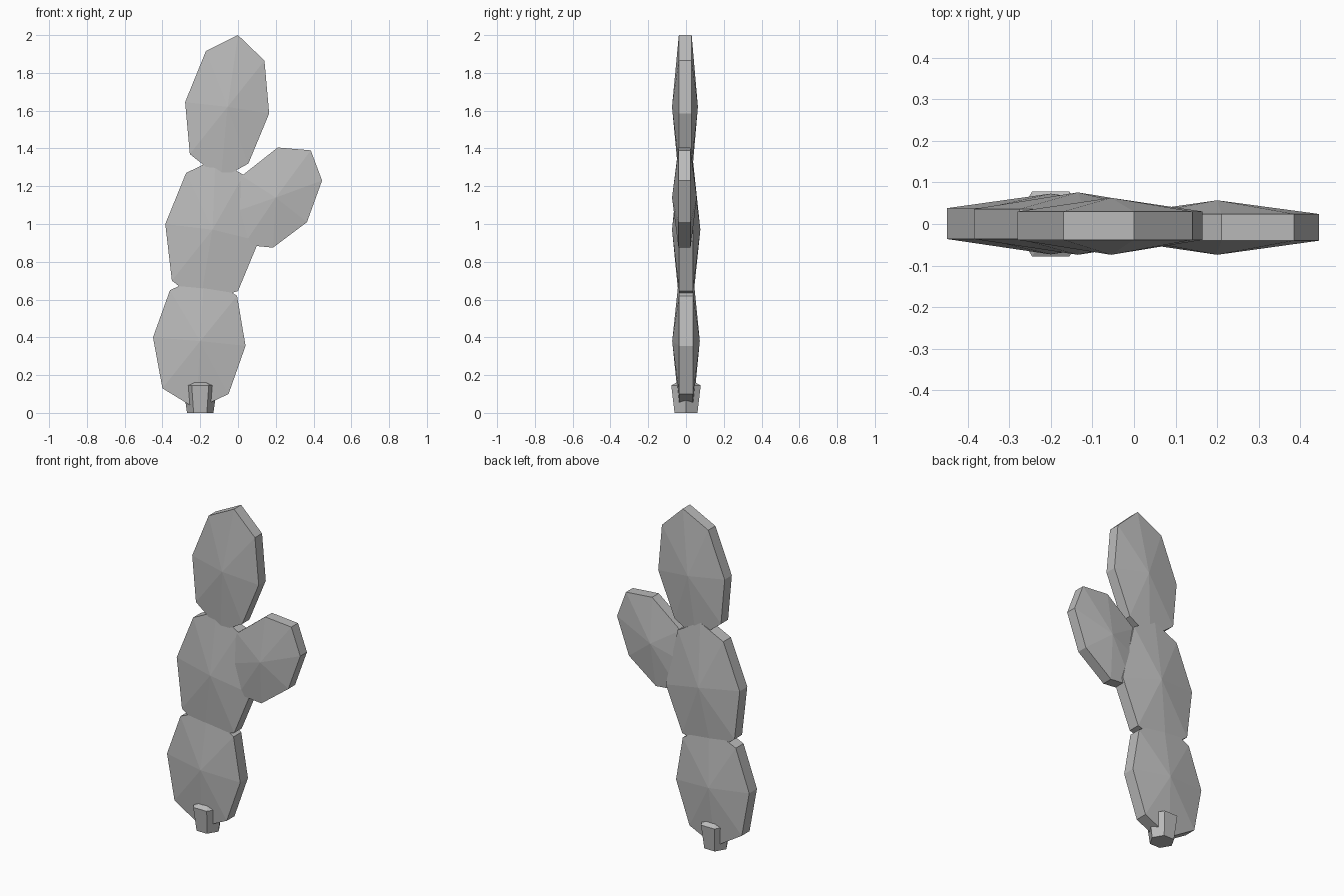
import bpy
import bmesh
from math import cos, sin, tau

cube = bpy.data.objects.get("Cube")
if cube:
    bpy.data.objects.remove(cube, do_unlink=True)

# One flat grey for the whole plant
grey = bpy.data.materials.new("plain grey")
grey.use_nodes = True
colour = (0.5, 0.5, 0.5, 1)
grey.diffuse_color = colour
grey.node_tree.nodes["Principled BSDF"].inputs["Base Color"].default_value = colour


def finish(bm, name):
    """Turn a bmesh into a flat-shaded grey object."""
    bmesh.ops.recalc_face_normals(bm, faces=bm.faces[:])
    mesh = bpy.data.meshes.new(name)
    bm.to_mesh(mesh)
    bm.free()
    mesh.materials.append(grey)
    obj = bpy.data.objects.new(name, mesh)
    bpy.context.collection.objects.link(obj)
    return obj


def pad(name, centre, outline, rim, peak):
    """Flat eight-sided pad: a straight rim with a shallow peak on each side."""
    bm = bmesh.new()
    rings = [[bm.verts.new((x, y, z)) for x, z in outline] for y in rim]
    peaks = [bm.verts.new((centre[0], y, centre[1])) for y in peak]
    count = len(outline)
    for i in range(count):
        j = (i + 1) % count
        front, back = rings
        bm.faces.new((front[i], front[j], back[j], back[i]))
        for ring, tip in zip(rings, peaks):
            bm.faces.new((ring[i], ring[j], tip))
    return finish(bm, name)


# Stacked pads, outlines run clockwise from the upper left
pad("lower_pad", (-0.2, 0.38),
    [(-0.36, 0.65), (-0.18, 0.73), (-0.005, 0.62), (0.04, 0.355),
     (-0.05, 0.1), (-0.22, 0.02), (-0.4, 0.13), (-0.45, 0.4)],
    rim=(-0.036, 0.038), peak=(-0.073, 0.073))

pad("middle_pad", (-0.135, 0.97),
    [(-0.275, 1.27), (-0.12, 1.345), (0.03, 1.26), (0.11, 0.91),
     (0, 0.645), (-0.2, 0.585), (-0.35, 0.7), (-0.385, 1)],
    rim=(-0.036, 0.036), peak=(-0.074, 0.076))

pad("upper_pad", (-0.055, 1.62),
    [(-0.17, 1.915), (0, 2), (0.14, 1.865), (0.165, 1.585),
     (0.055, 1.32), (-0.09, 1.24), (-0.255, 1.37), (-0.28, 1.645)],
    rim=(-0.038, 0.03), peak=(-0.074, 0.063))

# Side pad branching to the plant's left
pad("side_pad", (0.2, 1.14),
    [(0.02, 1.255), (0.21, 1.405), (0.385, 1.39), (0.445, 1.23),
     (0.365, 1.01), (0.185, 0.875), (0.03, 0.89), (-0.03, 1.06)],
    rim=(-0.04, 0.024), peak=(-0.074, 0.057))

# Six-sided stem that widens upwards and ends in a low point
bm = bmesh.new()
sides = 6
rings = [[bm.verts.new((-0.2 + r * cos(tau * i / sides), r * sin(tau * i / sides), z))
          for i in range(sides)] for r, z in ((0.07, 0), (0.09, 0.145))]
tip = bm.verts.new((-0.2, 0, 0.19))
bottom, top = rings
bm.faces.new(bottom)
for i in range(sides):
    j = (i + 1) % sides
    bm.faces.new((bottom[i], bottom[j], top[j], top[i]))
    bm.faces.new((top[i], top[j], tip))
finish(bm, "stem")
